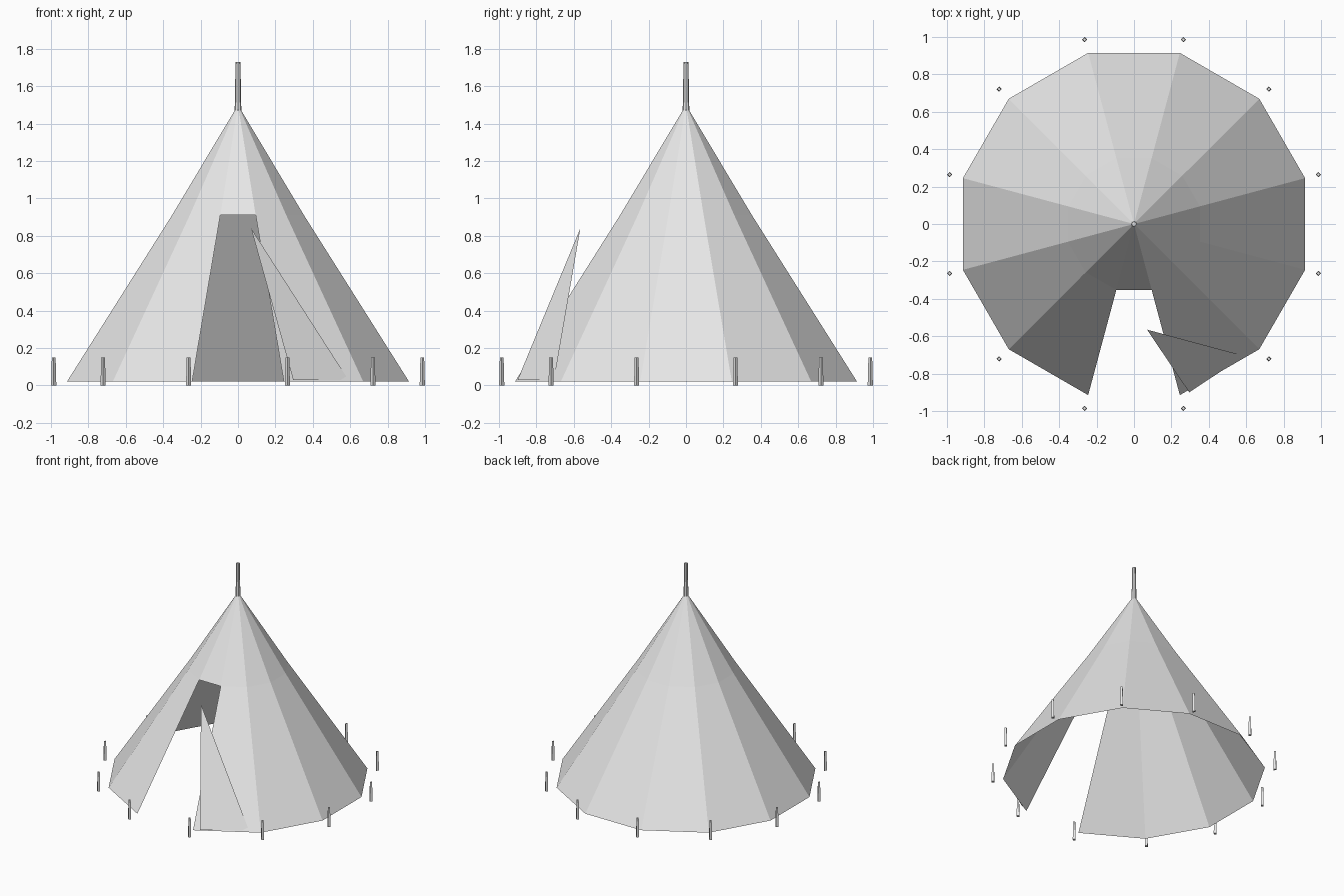
import bpy, bmesh, math
from mathutils import Matrix, Vector

cube = bpy.data.objects.get("Cube")
if cube:
    bpy.data.objects.remove(cube, do_unlink=True)

SIDES = 12
ANGLES = [math.radians(15 + 30 * i) for i in range(SIDES)]

grey = bpy.data.materials.new("plain grey")
grey.use_nodes = True
colour = (0.8, 0.8, 0.8, 1)
grey.diffuse_color = colour
grey.node_tree.nodes["Principled BSDF"].inputs["Base Color"].default_value = colour


def finish(bm, name):
    mesh = bpy.data.meshes.new(name)
    bm.to_mesh(mesh)
    bm.free()
    mesh.materials.append(grey)
    obj = bpy.data.objects.new(name, mesh)
    bpy.context.collection.objects.link(obj)
    return obj


def post(name, x, y, z0, z1, r0, r1, sides):
    bm = bmesh.new()
    bmesh.ops.create_cone(bm, cap_ends=True, segments=sides, radius1=r0, radius2=r1,
                          depth=z1 - z0,
                          matrix=Matrix.Translation((x, y, (z0 + z1) / 2)))
    return finish(bm, name)


# Tent canvas: open twelve-sided cone, lower front panel left out as the doorway
bm = bmesh.new()
rings = [[bm.verts.new((r * math.cos(a), r * math.sin(a), z)) for a in ANGLES]
         for r, z in ((0.947, 0.02), (0.365, 0.91), (0.015, 1.475))]
for level in range(2):
    low, high = rings[level], rings[level + 1]
    for i in range(SIDES):
        j = (i + 1) % SIDES
        middle = (low[i].co + low[j].co) / 2
        is_front = middle.y < 0 and abs(middle.x) < 0.01
        if level == 0 and is_front:
            continue
        bm.faces.new((low[i], low[j], high[j], high[i]))
finish(bm, "tent_canvas")

# Door flap folded back against the neighbouring panel
bm = bmesh.new()
corners = [(0.07, -0.565, 0.84), (0.295, -0.9, 0.03), (0.59, -0.705, 0.03)]
bm.faces.new([bm.verts.new(Vector(c)) for c in corners])
finish(bm, "door_flap")

# Pole tip above the canvas
post("centre_pole", 0, 0, 1.46, 1.73, 0.018, 0.013, 8)

# Ring of ground pegs
for n, a in enumerate(ANGLES):
    post(f"ground_peg_{n + 1}", 1.02 * math.cos(a), 1.02 * math.sin(a),
         0, 0.15, 0.014, 0.01, 4)
